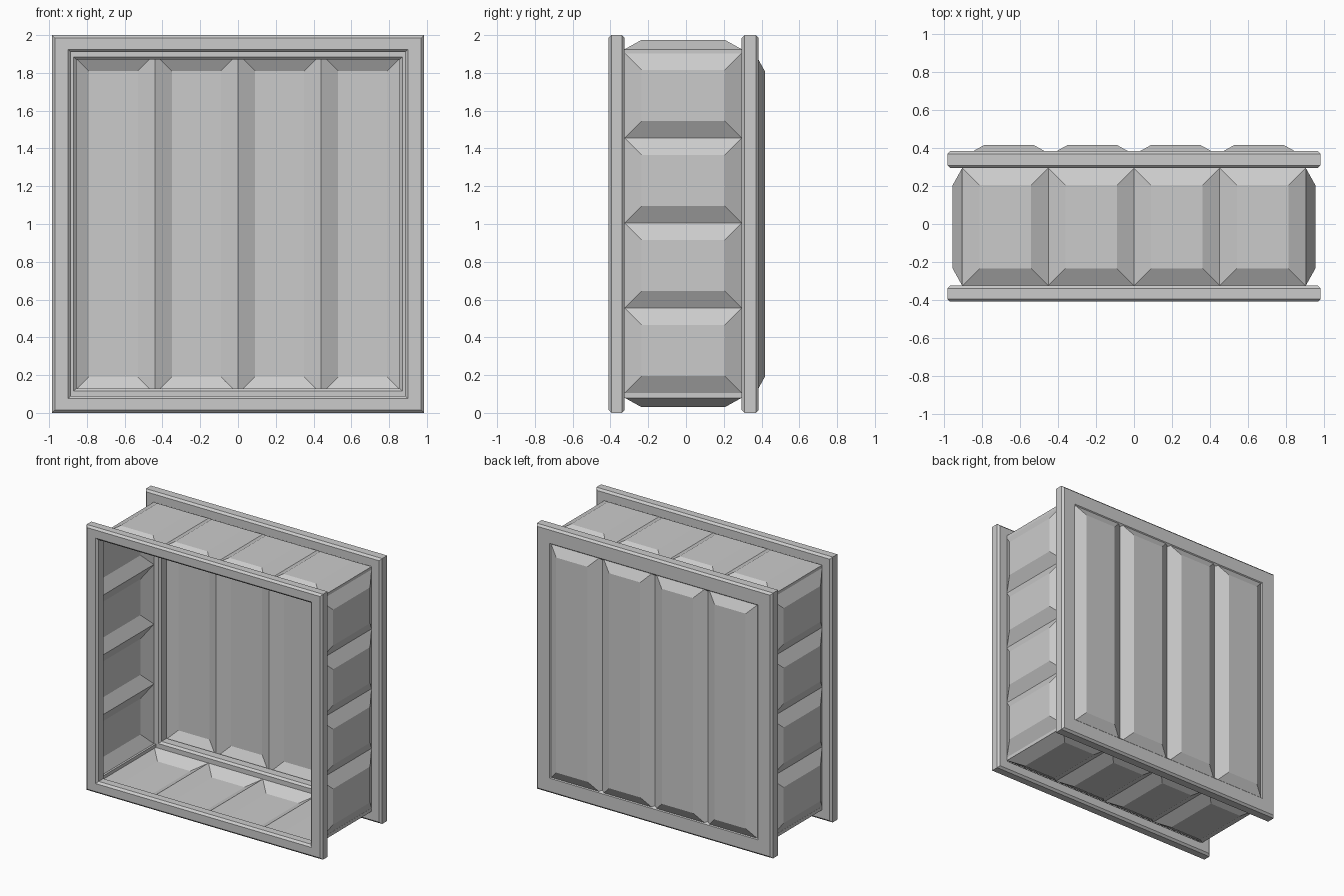
import bpy, bmesh
from mathutils import Vector

if "Cube" in bpy.data.objects:
    bpy.data.objects.remove(bpy.data.objects["Cube"])


def finish(name, bm):
    bmesh.ops.recalc_face_normals(bm, faces=bm.faces)
    mesh = bpy.data.meshes.new(name)
    bm.to_mesh(mesh)
    bm.free()
    obj = bpy.data.objects.new(name, mesh)
    bpy.context.collection.objects.link(obj)
    return obj


def frame(name, y0, y1, inner_x, inner_z, c=0.015):
    """Chamfered section swept round a rectangle; t runs from outer to inner edge."""
    hx, hz = 0.985, 1.0
    section = [(0, y0 + c), (c, y0), (1 - c, y0), (1, y0 + c),
               (1, y1 - c), (1 - c, y1), (c, y1), (0, y1 - c)]
    bm = bmesh.new()
    loops = []
    for sx, sz in ((-1, -1), (1, -1), (1, 1), (-1, 1)):
        loop = []
        for t, y in section:
            if t <= 0.5:
                x, z = hx - t, hz - t
            else:
                x, z = inner_x + (1 - t), inner_z + (1 - t)
            loop.append(bm.verts.new((sx * x, y, 1 + sz * z)))
        loops.append(loop)
    n = len(section)
    for i in range(4):
        a, b = loops[i], loops[(i + 1) % 4]
        for j in range(n):
            k = (j + 1) % n
            bm.faces.new((a[j], b[j], b[k], a[k]))
    return finish(name, bm)


def ribbed_panel(name, origin, u, v, out, lu, lv, count=4, inset=0.09, rise=0.05):
    """Row of raised pans along u; each is a flat field with four sloped sides."""
    o, u, v, out = map(Vector, (origin, u, v, out))
    step = lu / count
    bm = bmesh.new()
    for i in range(count):
        a, b = i * step, (i + 1) * step
        base = [(a, 0), (b, 0), (b, lv), (a, lv)]
        top = [(a + inset, inset), (b - inset, inset),
               (b - inset, lv - inset), (a + inset, lv - inset)]
        lo = [bm.verts.new(o + u * p + v * q) for p, q in base]
        hi = [bm.verts.new(o + u * p + v * q + out * rise) for p, q in top]
        bm.faces.new(hi)
        for j in range(4):
            k = (j + 1) % 4
            bm.faces.new((lo[j], lo[k], hi[k], hi[j]))
    bmesh.ops.remove_doubles(bm, verts=bm.verts, dist=0.0005)
    obj = finish(name, bm)
    # make the sheet face outwards
    if obj.data.polygons[0].normal.dot(out) < 0:
        obj.data.flip_normals()
    return obj


def box(name, x, y, z, sx, sy, sz):
    bm = bmesh.new()
    bmesh.ops.create_cube(bm, size=1)
    bmesh.ops.scale(bm, vec=(sx, sy, sz), verts=bm.verts)
    bmesh.ops.translate(bm, vec=(x, y, z), verts=bm.verts)
    return finish(name, bm)


# Front and back rims
frame("front_frame", -0.41, -0.325, 0.885, 0.91)
frame("back_frame", 0.295, 0.385, 0.855, 0.87)

# Side, top and bottom walls between the rims
Y0, DEPTH = -0.325, 0.62
for side, s in (("left", -1), ("right", 1)):
    ribbed_panel(side + "_wall", (s * 0.907, Y0, 0.105), (0, 0, 1), (0, 1, 0),
                 (s, 0, 0), 1.80, DEPTH)
    # Corner rails joining side walls to top and bottom
    for end, z in (("bottom", 0.0925), ("top", 1.9125)):
        box(f"{side}_{end}_corner_rail", s * 0.9, Y0 + DEPTH / 2, z, 0.016, DEPTH, 0.025)
for end, z, s in (("bottom", 0.08, -1), ("top", 1.925, 1)):
    ribbed_panel(end + "_wall", (-0.905, Y0, z), (1, 0, 0), (0, 1, 0),
                 (0, 0, s), 1.81, DEPTH)

# Back wall with four tall pans
ribbed_panel("back_wall", (-0.88, 0.367, 0.1), (1, 0, 0), (0, 0, 1), (0, 1, 0), 1.76, 1.8)
